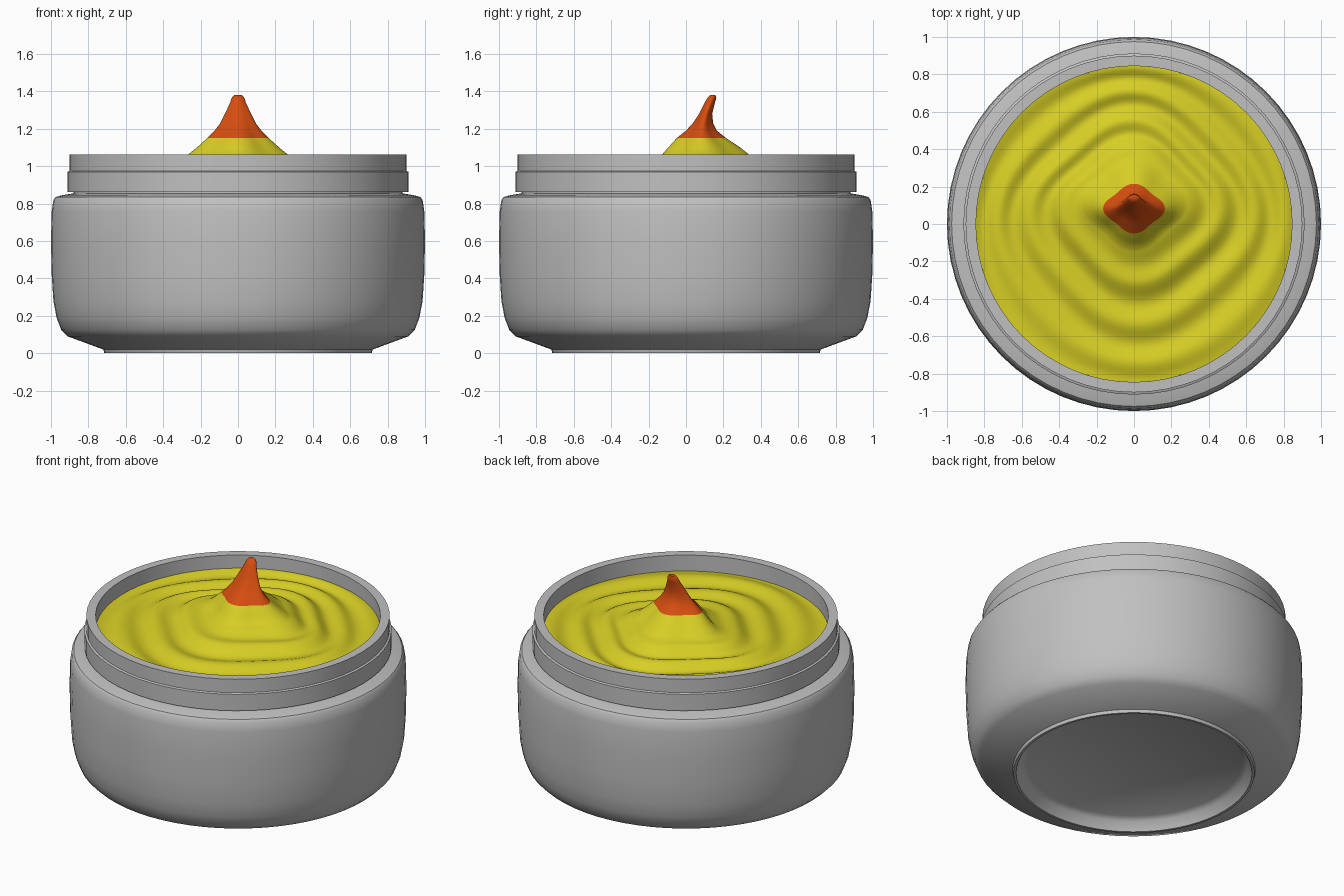
import bpy, bmesh
from math import sin, cos, pi, tau, radians

cube = bpy.data.objects.get("Cube")
if cube:
    bpy.data.objects.remove(cube, do_unlink=True)


def material(name, color):
    mat = bpy.data.materials.new(name)
    mat.use_nodes = True
    mat.diffuse_color = (*color, 1)
    mat.node_tree.nodes["Principled BSDF"].inputs["Base Color"].default_value = (*color, 1)
    return mat


grey = material("jar grey", (0.53, 0.53, 0.53))
yellow = material("cream yellow", (0.68, 0.62, 0.018))
orange = material("tip orange", (0.67, 0.075, 0.005))


def skin(name, rings, mats, angle, rule=None):
    """Bridge a list of closed point rings and cap both ends with a fan."""
    bm = bmesh.new()
    loops = [[bm.verts.new(p) for p in ring] for ring in rings]
    n = len(loops[0])
    for a, b in zip(loops, loops[1:]):
        for i in range(n):
            j = (i + 1) % n
            bm.faces.new((a[i], a[j], b[j], b[i]))
    caps = [bm.faces.new(loops[0][::-1]), bm.faces.new(loops[-1])]
    bmesh.ops.poke(bm, faces=caps)
    bmesh.ops.recalc_face_normals(bm, faces=bm.faces)
    if rule:
        for f in bm.faces:
            f.material_index = rule(f.calc_center_median())
    mesh = bpy.data.meshes.new(name)
    bm.to_mesh(mesh)
    bm.free()
    obj = bpy.data.objects.new(name, mesh)
    bpy.context.collection.objects.link(obj)
    for m in mats:
        mesh.materials.append(m)
    bpy.ops.object.select_all(action="DESELECT")
    obj.select_set(True)
    bpy.context.view_layer.objects.active = obj
    bpy.ops.object.shade_smooth_by_angle(angle=radians(angle))
    return obj


def circle(r, z, n=64):
    return [(r * cos(tau * i / n), r * sin(tau * i / n), z) for i in range(n)]


# Jar: recessed base, rounded body, shoulder, stepped neck, hollow inside
jar_profile = [
    (0.64, 0.075), (0.67, 0.055), (0.70, 0.0), (0.715, 0.0), (0.72, 0.02),
    (0.91, 0.09), (0.945, 0.125), (0.97, 0.19), (0.987, 0.28), (0.996, 0.42),
    (1.0, 0.6), (0.996, 0.76), (0.987, 0.82), (0.975, 0.835), (0.94, 0.845),
    (0.88, 0.855), (0.88, 0.862), (0.912, 0.862), (0.912, 0.97), (0.90, 0.975),
    (0.90, 1.063), (0.845, 1.063), (0.845, 0.85),
]
skin("jar", [circle(r, z) for r, z in jar_profile], [grey], 35)

# Cream: curled peak sections given as height, half width, front y, back y
peak = [
    (1.38, 0.022, 0.128, 0.158), (1.365, 0.034, 0.115, 0.162), (1.34, 0.042, 0.10, 0.155),
    (1.28, 0.070, 0.07, 0.14), (1.23, 0.095, 0.037, 0.145), (1.19, 0.125, 0.0, 0.165),
    (1.15, 0.165, -0.05, 0.215), (1.10, 0.22, -0.095, 0.29), (1.06, 0.27, -0.13, 0.34),
]
SEG = 96
PERIOD = 0.3


def section(z, half, front, back):
    pts = []
    for i in range(SEG):
        a = tau * i / SEG
        pinch = 1 - 0.17 * sin(2 * a) ** 2 * min(1, half / 0.12)
        pts.append((half * cos(a) * pinch,
                    (front + back) / 2 + (back - front) / 2 * sin(a) * pinch, z))
    return pts


rings = [section(*p) for p in peak]

# Cream: spiral swirl running from the foot of the peak to the wall
foot = rings[-1]
STEPS = 36
for k in range(1, STEPS + 1):
    t = k / STEPS
    ring = []
    for i, (x, y, z) in enumerate(foot):
        a = tau * i / SEG
        px = x + (0.845 * cos(a) - x) * t
        py = y + (0.845 * sin(a) - y) * t
        square = 1 + 0.04 * cos(4 * a) * sin(pi * t)
        shift = PERIOD * (a + pi / 2) / tau
        wave = cos(tau * (t - 0.24 - shift) / PERIOD)
        fade = min(1, t / 0.25) * (1 - 0.4 * t * t)
        height = 0.968 + 0.092 * (1 - t) ** 3 + 0.017 * wave * fade
        ring.append((px * square, py * square, height))
    rings.append(ring)
rings.append([(x, y, 0.9) for x, y, z in rings[-1]])
skin("cream", rings, [yellow, orange], 60, lambda c: 1 if c.z > 1.15 else 0)
